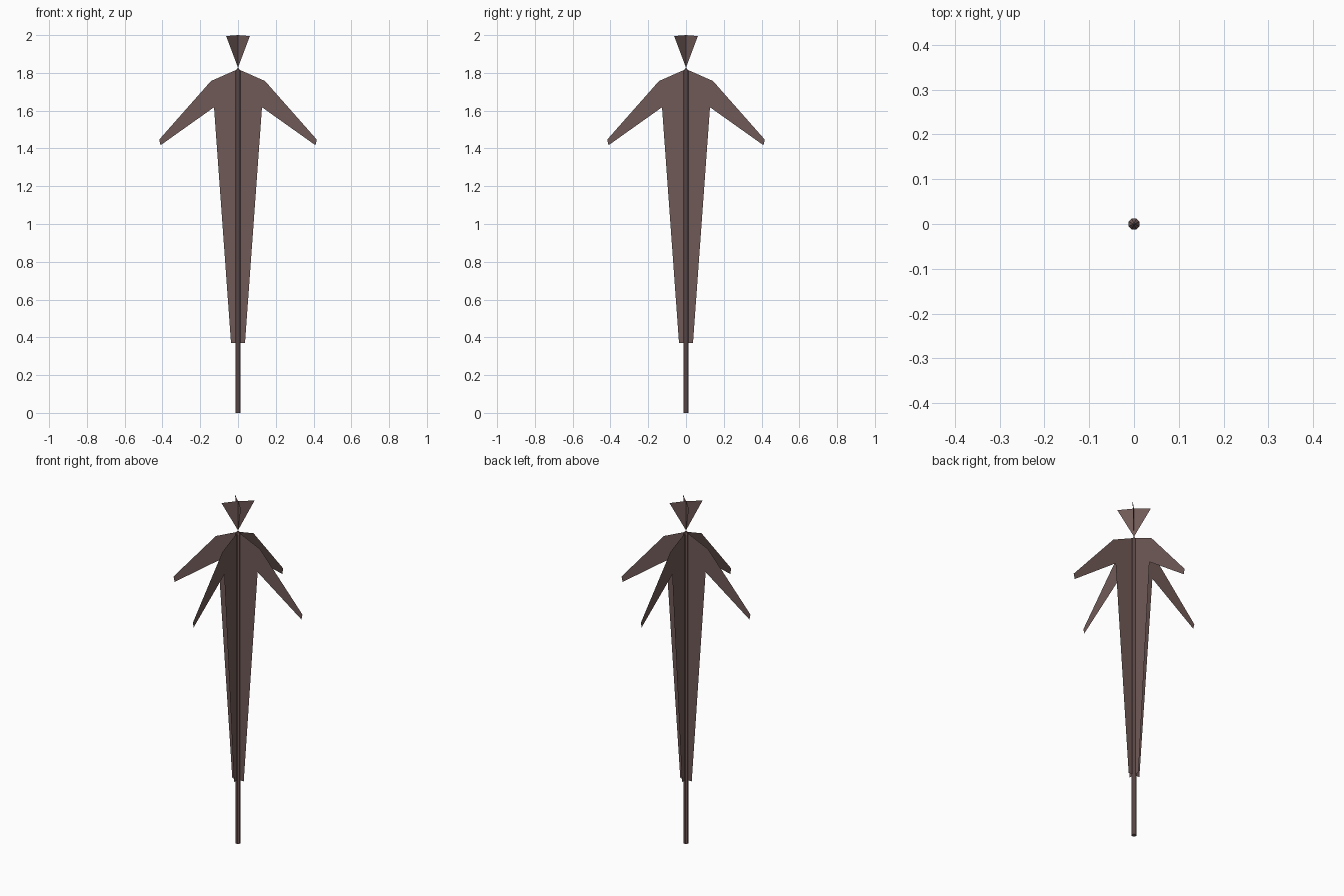
import bpy, bmesh, math

if "Cube" in bpy.data.objects:
    bpy.data.objects.remove(bpy.data.objects["Cube"])

brown = bpy.data.materials.new("dull_brown")
brown.diffuse_color = (0.16, 0.102, 0.095, 1)
brown.use_nodes = True
brown.node_tree.nodes["Principled BSDF"].inputs["Base Color"].default_value = brown.diffuse_color


def finish(name, bm):
    me = bpy.data.meshes.new(name)
    bm.to_mesh(me)
    bm.free()
    me.materials.append(brown)
    ob = bpy.data.objects.new(name, me)
    bpy.context.collection.objects.link(ob)
    return ob


def fins(name, profile, start):
    """Four flat half-profiles (radius, z) spaced 90 degrees about the axis."""
    bm = bmesh.new()
    for k in range(4):
        a = math.radians(start + 90 * k)
        bm.faces.new([bm.verts.new((r * math.cos(a), r * math.sin(a), z))
                      for r, z in profile])
    return finish(name, bm)


# Pole with a short pointed top
bm = bmesh.new()
rings = []
for z in (0.0, 1.81):
    rings.append([bm.verts.new((0.0135 * math.cos(math.tau * i / 8 + math.pi / 8),
                                0.0135 * math.sin(math.tau * i / 8 + math.pi / 8), z))
                  for i in range(8)])
tip = bm.verts.new((0, 0, 1.83))
bm.faces.new(rings[0][::-1])
for i in range(8):
    j = (i + 1) % 8
    bm.faces.new((rings[0][i], rings[0][j], rings[1][j], rings[1][i]))
    bm.faces.new((rings[1][i], rings[1][j], tip))
finish("pole", bm)

# Folded body panels with drooping arms, facing the four axes
fins("body_fins", [(0, 0.37), (0.037, 0.37), (0.127, 1.618), (0.41, 1.417),
                   (0.417, 1.447), (0.143, 1.757), (0, 1.82)], 0)

# Triangular head panels on the diagonals
fins("head_fins", [(0, 1.828), (0.089, 1.995), (0, 2.0)], 45)
